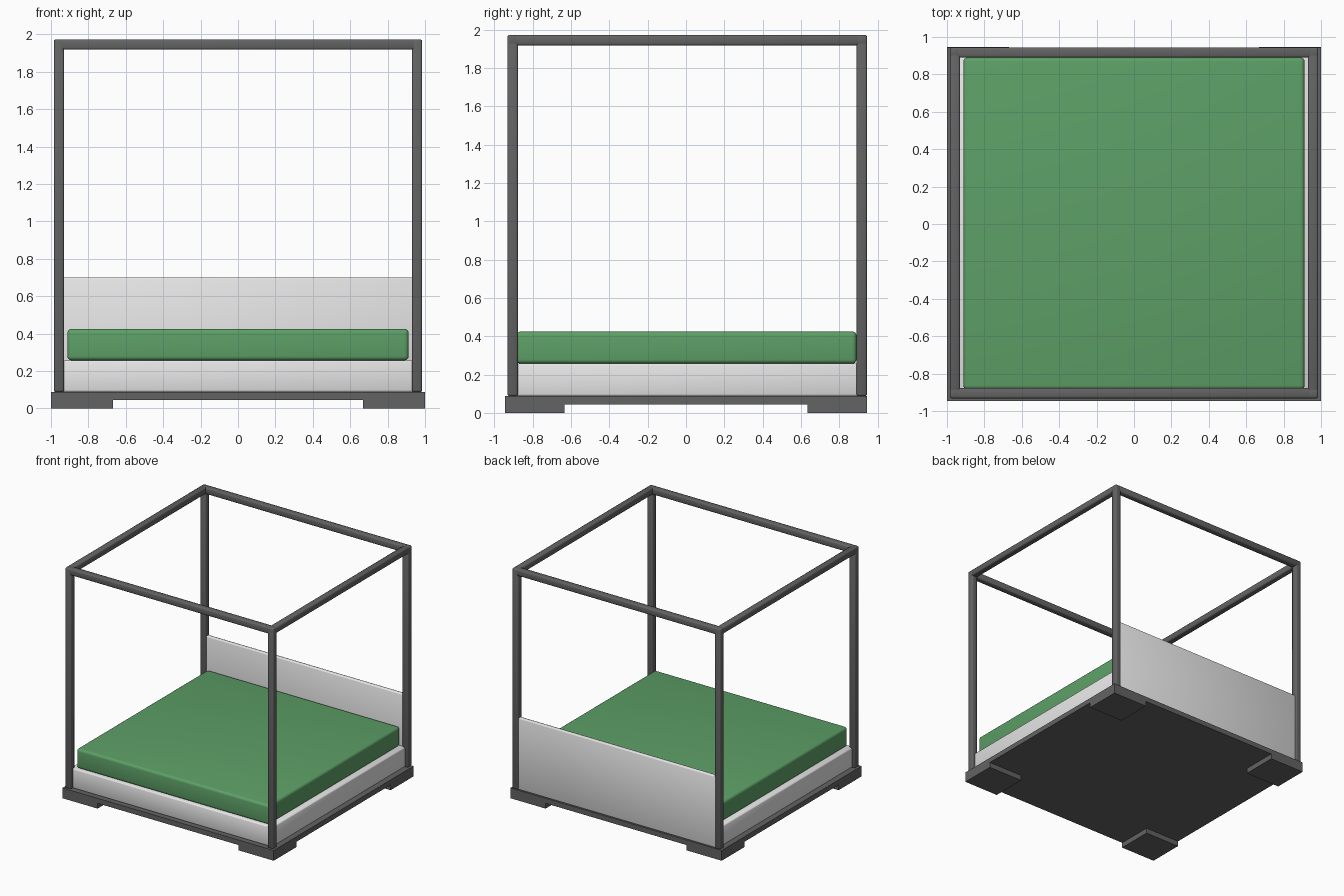
import bpy
import math

if "Cube" in bpy.data.objects:
    bpy.data.objects.remove(bpy.data.objects["Cube"], do_unlink=True)


def make_material(name, rgb):
    mat = bpy.data.materials.new(name)
    mat.use_nodes = True
    mat.diffuse_color = (*rgb, 1)
    mat.node_tree.nodes["Principled BSDF"].inputs["Base Color"].default_value = (*rgb, 1)
    return mat


GREY = make_material("dark grey", (0.125, 0.125, 0.125))
WHITE = make_material("off white", (0.8, 0.8, 0.8))
GREEN = make_material("green fabric", (0.11, 0.35, 0.135))


def box(name, low, high, mat, bevel=0.0, segments=2):
    """Box between two corners, with optional rounded edges."""
    bpy.ops.mesh.primitive_cube_add(
        size=1, location=[(a + b) / 2 for a, b in zip(low, high)])
    obj = bpy.context.object
    obj.name = name
    obj.scale = [b - a for a, b in zip(low, high)]
    bpy.ops.object.transform_apply(location=False, rotation=False, scale=True)
    obj.data.materials.append(mat)
    if bevel:
        mod = obj.modifiers.new("rounded edges", "BEVEL")
        mod.width = bevel
        mod.segments = segments
        bpy.ops.object.modifier_apply(modifier=mod.name)
        bpy.ops.object.shade_smooth_by_angle(angle=math.radians(50))
    return obj


# Outer frame limits and bar thickness
X, FRONT, BACK = 0.985, -0.932, 0.945
TOP, BAR = 1.973, 0.055
BASE_Y, BASE_LOW, BASE_TOP = 0.945, 0.045, 0.088

# Plinth and corner feet
box("base", (-1, -BASE_Y, BASE_LOW), (1, BASE_Y, BASE_TOP), GREY)
for side, sx in (("right", -1), ("left", 1)):
    for end, sy in (("front", -1), ("back", 1)):
        xs = sorted((sx * 0.667, sx))
        ys = sorted((sy * 0.635, sy * BASE_Y))
        box(f"{end}_{side}_foot", (xs[0], ys[0], 0), (xs[1], ys[1], BASE_LOW), GREY)

# Canopy posts
for side, x in (("right", -X), ("left", X - BAR)):
    for end, y in (("front", FRONT), ("back", BACK - BAR)):
        box(f"{end}_{side}_post", (x, y, BASE_TOP), (x + BAR, y + BAR, TOP), GREY, 0.01)

# Canopy rails
for side, x in (("right", -X), ("left", X - BAR)):
    box(f"{side}_rail", (x, FRONT, TOP - BAR), (x + BAR, BACK, TOP), GREY, 0.01)
for end, y in (("front", FRONT), ("back", BACK - BAR)):
    box(f"{end}_rail", (-X, y, TOP - BAR), (X, y + BAR, TOP), GREY, 0.01)

# Bed box, headboard and mattress
box("bed_box", (-0.955, -0.905, BASE_TOP), (0.955, 0.905, 0.257), WHITE, 0.01)
box("headboard", (-0.955, 0.9, BASE_TOP), (0.955, 0.935, 0.7), WHITE, 0.008)
box("mattress", (-0.912, -0.885, 0.257), (0.912, 0.89, 0.425), GREEN, 0.022, 4)
